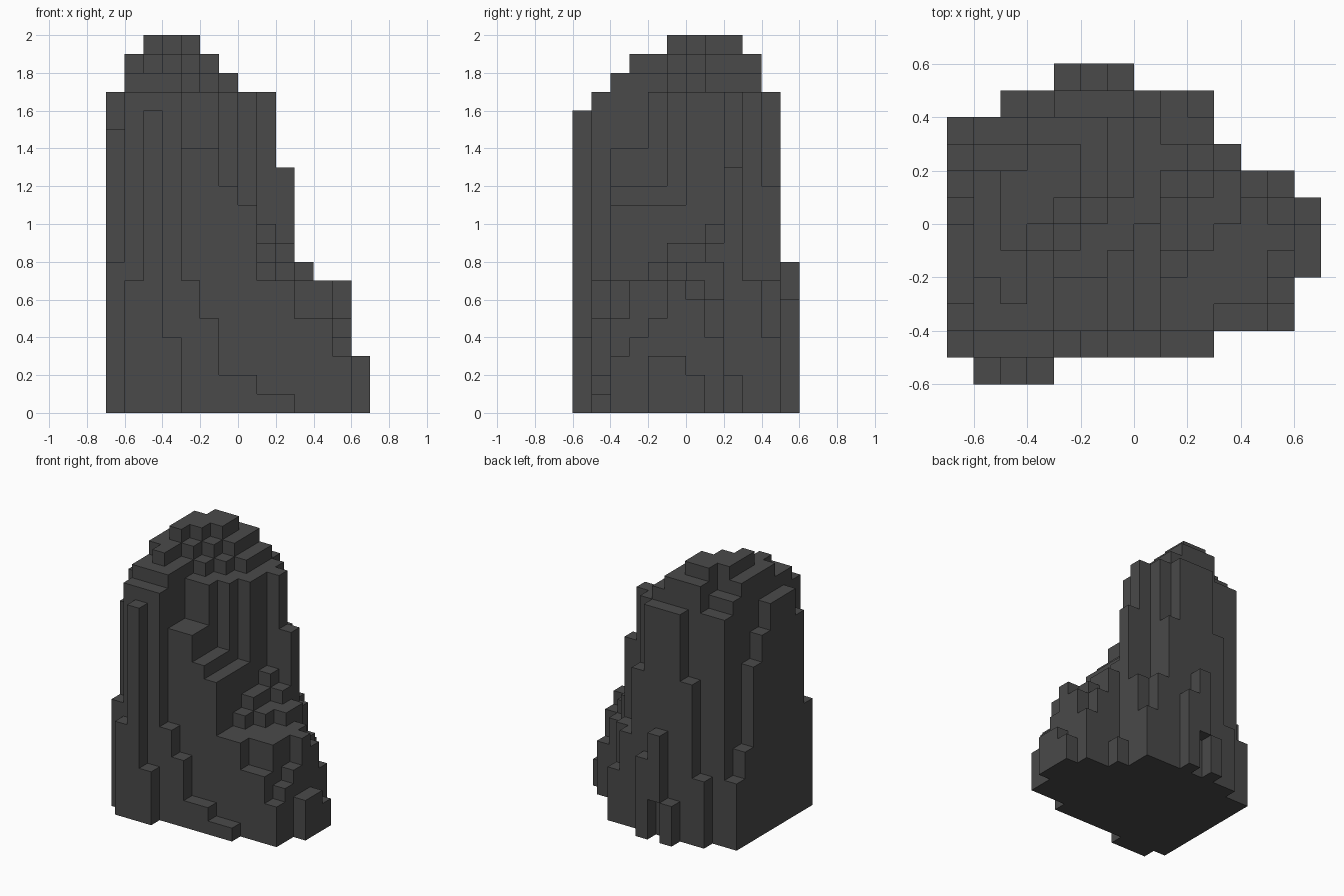
import bpy, bmesh
from mathutils import Vector

if "Cube" in bpy.data.objects:
    bpy.data.objects.remove(bpy.data.objects["Cube"])

CELL = 0.1          # edge length of one block
NX, NY = 14, 12     # footprint in blocks
solid = set()


def blocks(*boxes, base=0):
    """Fill boxes given as (x0, x1, y0, y1, top) in block units."""
    for x0, x1, y0, y1, top in boxes:
        solid.update((x, y, z) for x in range(x0, x1)
                     for y in range(y0, y1) for z in range(base, top))


# main tower
blocks((1, 4, 1, 10, 17), (4, 6, 4, 11, 17), (6, 7, 5, 11, 17),
       (7, 8, 6, 10, 17), (8, 9, 8, 9, 17))

# rounded crown, three stepped levels
blocks((1, 4, 2, 9, 18), (4, 5, 5, 10, 18), (5, 6, 6, 10, 18), (6, 7, 7, 10, 18), base=17)
blocks((1, 2, 4, 8, 19), (2, 3, 3, 8, 19), (3, 4, 5, 10, 19),
       (4, 5, 6, 10, 19), (5, 6, 7, 10, 19), base=17)
blocks((2, 3, 5, 8, 20), (3, 4, 6, 9, 20), (4, 5, 7, 9, 20), base=17)

# left cliff stepping down to the back
blocks((0, 1, 1, 2, 8), (0, 1, 2, 7, 15), (0, 1, 3, 6, 17),
       (0, 1, 7, 8, 13), (0, 1, 8, 9, 7), (0, 1, 9, 10, 5))

# front pillars and low steps
blocks((1, 2, 0, 1, 7), (2, 3, 0, 1, 16), (3, 4, 0, 1, 4), (4, 5, 1, 2, 7),
       (5, 6, 1, 2, 5), (6, 8, 1, 2, 2), (8, 10, 1, 2, 1))

# front terraces
blocks((4, 6, 2, 4, 14), (6, 7, 2, 5, 12), (7, 8, 2, 6, 11))

# right shoulder with small stairs
blocks((8, 10, 2, 10, 7), (10, 12, 3, 7, 7), (10, 12, 2, 3, 5), (10, 11, 6, 8, 8),
       (11, 12, 7, 8, 6), (8, 9, 4, 5, 8), (8, 9, 5, 7, 9), (8, 9, 7, 8, 10),
       (9, 10, 5, 7, 8), (9, 10, 7, 8, 9), (9, 10, 8, 9, 13), (10, 11, 8, 9, 2))

# right foot
for y, top in enumerate((3, 4, 5, 7, 6, 4), start=2):
    blocks((12, 13, y, y + 1, top))
blocks((13, 14, 4, 6, 3), (13, 14, 6, 7, 2))

# back buttresses, one of them overhanging
blocks((7, 8, 10, 11, 12), (8, 9, 10, 11, 7), (9, 10, 10, 11, 4),
       (2, 3, 10, 11, 5), (3, 4, 10, 11, 12), (4, 5, 11, 12, 3), (6, 7, 11, 12, 6))
blocks((5, 6, 11, 12, 8), base=3)

# skin: one quad wherever a block meets air
bm = bmesh.new()
verts = {}


def vert(p):
    key = tuple(round(c) for c in p)
    if key not in verts:
        verts[key] = bm.verts.new(((key[0] - NX / 2) * CELL, (key[1] - NY / 2) * CELL, key[2] * CELL))
    return verts[key]


for cell in sorted(solid):
    for axis in range(3):
        for sign in (-1, 1):
            n = Vector([sign if a == axis else 0 for a in range(3)])
            if tuple(int(c + d) for c, d in zip(cell, n)) in solid:
                continue
            u = Vector([1 if a == (axis + 1) % 3 else 0 for a in range(3)])
            w = n.cross(u)
            mid = Vector(cell) + Vector((0.5, 0.5, 0.5)) + n / 2
            bm.faces.new([vert(mid + (u * a + w * b) / 2)
                          for a, b in ((-1, -1), (1, -1), (1, 1), (-1, 1))])

mesh = bpy.data.meshes.new("rock_outcrop")
bm.to_mesh(mesh)
bm.free()
stone = bpy.data.materials.new("dark grey stone")
stone.diffuse_color = (0.068, 0.068, 0.068, 1)
stone.use_nodes = True
stone.node_tree.nodes["Principled BSDF"].inputs["Base Color"].default_value = stone.diffuse_color
mesh.materials.append(stone)
bpy.context.collection.objects.link(bpy.data.objects.new("rock_outcrop", mesh))
